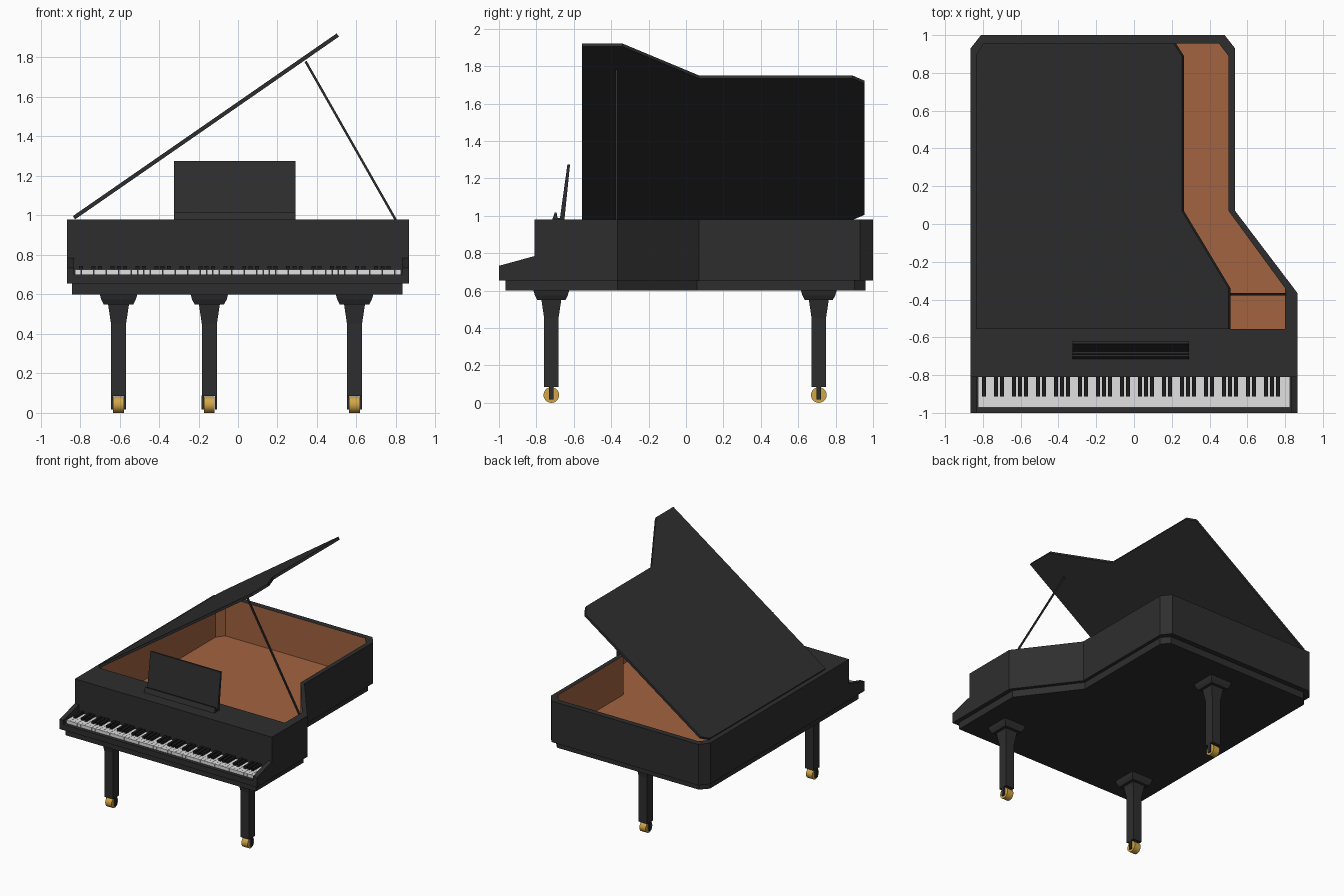
import bpy, bmesh, math
from mathutils import Vector, Matrix

if "Cube" in bpy.data.objects:
    bpy.data.objects.remove(bpy.data.objects["Cube"])


def mat(name, r, g, b):
    m = bpy.data.materials.new(name)
    m.diffuse_color = (r, g, b, 1)
    m.use_nodes = True
    m.node_tree.nodes["Principled BSDF"].inputs["Base Color"].default_value = m.diffuse_color
    return m


BLACK = mat("black lacquer", 0.027, 0.027, 0.027)
BROWN = mat("warm wood", 0.36, 0.125, 0.052)
IVORY = mat("ivory white", 0.75, 0.75, 0.75)
EBONY = mat("ebony key", 0.012, 0.012, 0.012)
BRASS = mat("brass", 0.65, 0.38, 0.06)


def finish(name, bm, *mats):
    bmesh.ops.recalc_face_normals(bm, faces=bm.faces)
    me = bpy.data.meshes.new(name)
    bm.to_mesh(me)
    bm.free()
    for m in mats:
        me.materials.append(m)
    ob = bpy.data.objects.new(name, me)
    bpy.context.collection.objects.link(ob)
    return ob


def add_box(bm, x0, x1, y0, y1, z0, z1):
    m = Matrix.Translation(((x0 + x1) / 2, (y0 + y1) / 2, (z0 + z1) / 2)) @ \
        Matrix.Diagonal((x1 - x0, y1 - y0, z1 - z0, 1))
    bmesh.ops.create_cube(bm, size=1, matrix=m)


def box(name, m, *dims):
    bm = bmesh.new()
    add_box(bm, *dims)
    return finish(name, bm, m)


def add_prism(bm, pts, vec):
    f = bm.faces.new([bm.verts.new(p) for p in pts])
    r = bmesh.ops.extrude_face_region(bm, geom=[f])
    bmesh.ops.translate(bm, vec=vec, verts=[v for v in r["geom"] if isinstance(v, bmesh.types.BMVert)])


def prism(name, m, pts, vec):
    bm = bmesh.new()
    add_prism(bm, pts, vec)
    return finish(name, bm, m)


# Plan outlines, matching point for point
OUTER = [(-.865, -.81), (.865, -.81), (.865, -.365), (.535, .07),
         (.535, .93), (.48, 1), (-.81, 1), (-.865, .93)]
INNER = [(-.825, -.555), (.80, -.555), (.80, -.34), (.5, .07),
         (.5, .89), (.45, .955), (-.78, .955), (-.825, .895)]
BASE = [(-.84, -.965), (.832, -.965), (.832, -.365), (.51, .06),
        (.51, .90), (.46, .96), (-.785, .96), (-.84, .90)]
TOP, BOTTOM = 0.98, 0.655

# Case rim: hollow ring with wooden inner walls
bm = bmesh.new()
rings = [[bm.verts.new((x, y, z)) for x, y in outline]
         for outline, z in ((OUTER, BOTTOM), (OUTER, TOP), (INNER, TOP), (INNER, BOTTOM))]
for k in range(4):
    a, b = rings[k], rings[(k + 1) % 4]
    for i in range(8):
        j = (i + 1) % 8
        f = bm.faces.new((a[i], a[j], b[j], b[i]))
        f.material_index = 1 if k == 2 else 0
finish("case_rim", bm, BLACK, BROWN)

# Floor inside the case and base plate below
prism("soundboard", BROWN, [(x, y, BOTTOM) for x, y in INNER], (0, 0, 0.015))
prism("base_plate", BLACK, [(x, y, 0.60) for x, y in BASE], (0, 0, 0.055))

# Key bed and sloped arms
box("key_bed", BLACK, -.835, .835, -1, -.81, BOTTOM, .70)
for side, x in (("left", -.865), ("right", .83)):
    prism(side + "_arm", BLACK,
          [(x, -1, BOTTOM), (x, -1, .733), (x, -.81, .785), (x, -.81, BOTTOM)], (.035, 0, 0))

# Keyboard: 52 white keys starting on A, black keys between
N, X0 = 52, -.826
PITCH = -2 * X0 / N
white, black = bmesh.new(), bmesh.new()
for i in range(N):
    x = X0 + i * PITCH
    add_box(white, x + .0008, x + PITCH - .0008, -.972, -.808, .698, .725)
    if i % 7 not in (1, 4) and i < N - 1:
        c = x + PITCH
        add_box(black, c - .010, c + .010, -.912, -.808, .715, .745)
finish("white_keys", white, IVORY)
finish("black_keys", black, EBONY)

# Lid, raised about the hinge on the left
lid = prism("lid", BLACK, [(x + .825, y, 0) for x, y in INNER], (0, 0, .02))
lid.location = (-.825, 0, TOP)
lid.rotation_euler = (0, -math.radians(34.7), 0)

# Lid prop
a, b = Vector((.80, -.372, .975)), Vector((.342, -.372, 1.78))
bm = bmesh.new()
rot = (b - a).to_track_quat("Z", "Y").to_matrix().to_4x4()
bmesh.ops.create_cube(bm, size=1, matrix=Matrix.Translation((a + b) / 2) @ rot @
                      Matrix.Diagonal((.012, .012, (b - a).length, 1)))
finish("lid_prop", bm, BLACK)

# Music desk: leaning panel, tray and lip
DX, DW = -.325, (.617, 0, 0)
prism("music_desk", BLACK, [(DX, -.675, TOP), (DX, -.65, TOP), (DX, -.62, 1.275), (DX, -.634, 1.275)], DW)
box("music_tray", BLACK, DX, .292, -.712, -.65, TOP, .988)
prism("music_lip", BLACK, [(DX, -.715, TOP), (DX, -.702, 1.017), (DX, -.692, 1.017), (DX, -.685, TOP)], DW)

# Legs: square profile with flared cap, fork and brass wheel
LEG = [(.038, .085), (.038, .45), (.053, .55), (.075, .55), (.088, .575), (.095, .60)]
for name, lx, ly in (("front_left", -.605, -.72), ("front_right", .59, -.72), ("back", -.145, .71)):
    bm = bmesh.new()
    loops = [[bm.verts.new((lx + sx * r, ly + sy * r, z))
              for sx, sy in ((-1, -1), (1, -1), (1, 1), (-1, 1))] for r, z in LEG]
    for lo, hi in zip(loops, loops[1:]):
        for i in range(4):
            bm.faces.new((lo[i], lo[(i + 1) % 4], hi[(i + 1) % 4], hi[i]))
    bm.faces.new(loops[0])
    bm.faces.new(loops[-1])
    finish(name + "_leg", bm, BLACK)

    bm = bmesh.new()
    for s in (-1, 1):
        c = lx + s * .0335
        add_box(bm, c - .0055, c + .0055, ly - .012, ly + .012, .018, .087)
    finish(name + "_caster_fork", bm, BLACK)

    bm = bmesh.new()
    bmesh.ops.create_cone(bm, cap_ends=True, segments=20, radius1=.042, radius2=.042, depth=.054,
                          matrix=Matrix.Translation((lx, ly, .042)) @ Matrix.Rotation(math.pi / 2, 4, "Y"))
    wheel = finish(name + "_caster_wheel", bm, BRASS)
    for p in wheel.data.polygons:
        p.use_smooth = len(p.vertices) == 4
    for e in wheel.data.edges:
        va, vb = (wheel.data.vertices[v].co.x for v in e.vertices)
        e.use_edge_sharp = abs(va - vb) < .001
